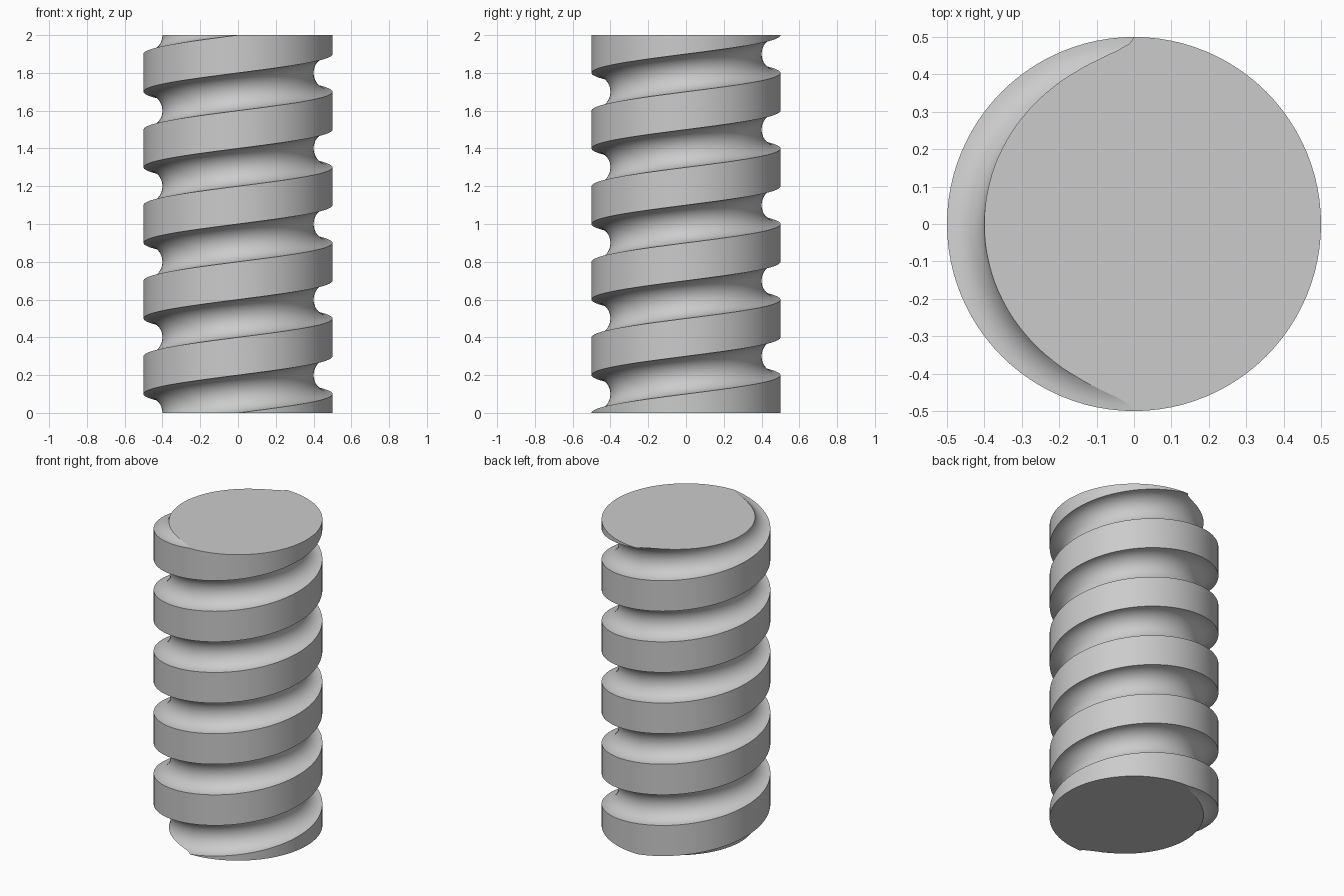
import bpy
import bmesh
from math import sin, cos, pi, radians

cube = bpy.data.objects.get("Cube")
if cube:
    bpy.data.objects.remove(cube, do_unlink=True)

RADIUS, HEIGHT, PITCH, GROOVE = 0.5, 2.0, 0.4, 0.1
STEPS, TURNS, ARC = 96, 7, 18

steel = bpy.data.materials.new("plain grey")
steel.use_nodes = True
grey = (0.6, 0.6, 0.6, 1)
steel.diffuse_color = grey
steel.node_tree.nodes["Principled BSDF"].inputs["Base Color"].default_value = grey

# Profile of one pitch: land, round groove, land
profile = [(RADIUS, 0)]
for i in range(ARC + 1):
    a = pi * i / ARC
    profile.append((RADIUS - GROOVE * sin(a), PITCH / 2 - GROOVE * cos(a)))
profile.append((RADIUS, PITCH))

# Sweep the profile along a rising helix
bm = bmesh.new()
rings = []
for s in range(STEPS * TURNS + 1):
    turn = s / STEPS
    a = 2 * pi * (s % STEPS) / STEPS
    rings.append([bm.verts.new((r * cos(a), r * sin(a), z + PITCH * (turn - 2)))
                  for r, z in profile])
for near, far in zip(rings, rings[1:]):
    for i in range(len(profile) - 1):
        bm.faces.new((near[i], far[i], far[i + 1], near[i + 1]))
bmesh.ops.remove_doubles(bm, verts=bm.verts, dist=1e-4)

# Trim both ends level and cap them
for z, direction in ((0, -1), (HEIGHT, 1)):
    bmesh.ops.bisect_plane(bm, geom=bm.verts[:] + bm.edges[:] + bm.faces[:], dist=1e-5,
                           plane_co=(0, 0, z), plane_no=(0, 0, direction), clear_outer=True)
bmesh.ops.remove_doubles(bm, verts=bm.verts, dist=1e-5)
bmesh.ops.holes_fill(bm, edges=[e for e in bm.edges if e.is_boundary], sides=0)
bmesh.ops.recalc_face_normals(bm, faces=bm.faces)

mesh = bpy.data.meshes.new("threaded_rod")
bm.to_mesh(mesh)
bm.free()
mesh.materials.append(steel)
rod = bpy.data.objects.new("threaded_rod", mesh)
bpy.context.collection.objects.link(rod)

# Smooth thread with crisp edges and flat end caps
bpy.ops.object.select_all(action='DESELECT')
rod.select_set(True)
bpy.context.view_layer.objects.active = rod
bpy.ops.object.shade_smooth_by_angle(angle=radians(30))
for face in mesh.polygons:
    if len(face.vertices) > 20:
        face.use_smooth = False
